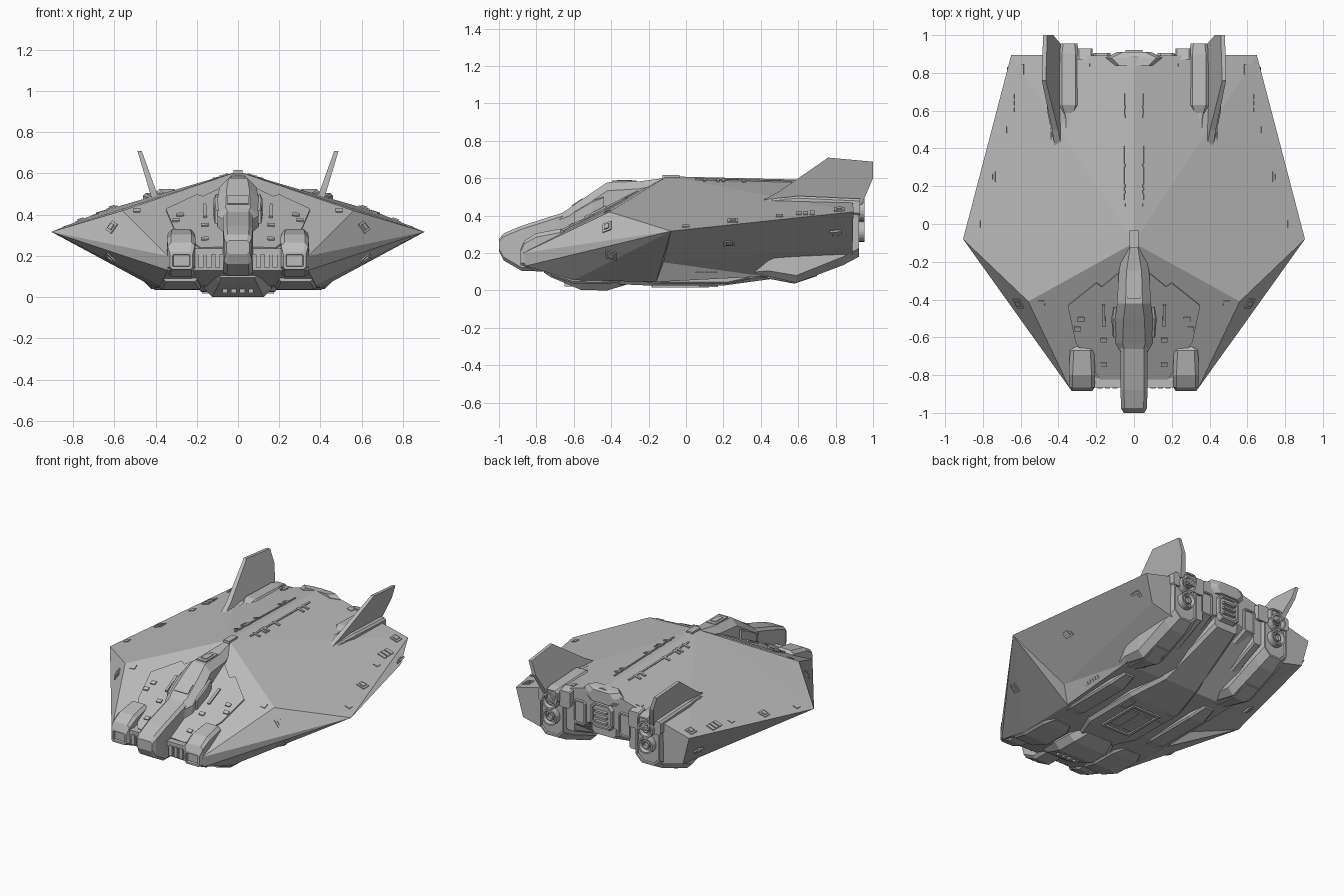
import bpy, bmesh, math
from mathutils import Vector, Matrix
from mathutils.bvhtree import BVHTree

cube = bpy.data.objects.get("Cube")
if cube:
    bpy.data.objects.remove(cube, do_unlink=True)

grey = bpy.data.materials.new("hull grey")
grey.use_nodes = True
tone = (0.5, 0.5, 0.5, 1)
grey.diffuse_color = tone
grey.node_tree.nodes["Principled BSDF"].inputs["Base Color"].default_value = tone
SIDES = (1, -1)


def finish(name, bm):
    bmesh.ops.recalc_face_normals(bm, faces=bm.faces)
    mesh = bpy.data.meshes.new(name)
    bm.to_mesh(mesh)
    bm.free()
    mesh.materials.append(grey)
    ob = bpy.data.objects.new(name, mesh)
    bpy.context.collection.objects.link(ob)


def loft(name, cx, rows, pit=0):
    # Chamfered sections along y: (y, half width, bottom, top, chamfer); pit sinks the end caps
    bm = bmesh.new()
    rings = []
    for y, w, lo, hi, c in rows:
        pts = [(w, lo + c), (w, hi - c), (w - c, hi), (c - w, hi),
               (-w, hi - c), (-w, lo + c), (c - w, lo), (w - c, lo)]
        rings.append([bm.verts.new((cx + x, y, z)) for x, z in pts])
    for a, b in zip(rings, rings[1:]):
        for i in range(8):
            j = (i + 1) % 8
            bm.faces.new((a[i], a[j], b[j], b[i]))
    caps = [bm.faces.new(rings[0]), bm.faces.new(rings[-1])]
    bmesh.ops.recalc_face_normals(bm, faces=bm.faces)
    if pit:
        bmesh.ops.inset_individual(bm, faces=caps, thickness=pit, depth=0)
        bmesh.ops.inset_individual(bm, faces=caps, thickness=pit / 4, depth=-pit)
    finish(name, bm)


def pair(name, cx, rows, pit=0):
    for s in SIDES:
        loft(("left_" if s > 0 else "right_") + name, s * cx, rows, pit)


def box(name, centre, size, frame=None):
    bm = bmesh.new()
    bmesh.ops.create_cube(bm, size=1)
    bm.transform((frame or Matrix.Translation(centre)) @ Matrix.Diagonal((*size, 1)))
    finish(name, bm)


def tube(name, centre, radius, length):
    # Hollow-ended cylinder facing the rear
    bm = bmesh.new()
    bmesh.ops.create_cone(bm, cap_ends=True, segments=20, radius1=radius, radius2=radius, depth=length)
    caps = [f for f in bm.faces if len(f.verts) > 4]
    bmesh.ops.inset_individual(bm, faces=caps, thickness=radius * 0.2, depth=0)
    bmesh.ops.inset_individual(bm, faces=caps, thickness=radius * 0.15, depth=-length * 0.3)
    bm.transform(Matrix.Translation(centre) @ Matrix.Rotation(math.pi / 2, 4, "X"))
    finish(name, bm)


def prism(name, lower, upper):
    # Solid between two matching outlines
    bm = bmesh.new()
    a, b = ([bm.verts.new(p) for p in ring] for ring in (lower, upper))
    bm.faces.new(a)
    bm.faces.new(b)
    for i in range(len(a)):
        j = (i + 1) % len(a)
        bm.faces.new((a[i], a[j], b[j], b[i]))
    finish(name, bm)


# Faceted main hull, one half mirrored across the centre
points = dict(
    apex=(0, -.1, .61), ridge=(0, .89, .585), wing=(.905, -.08, .317), corner=(.65, .895, .42),
    shoulder=(.56, -.41, .42), front=(.34, -.87, .2), mid=(0, -.85, .225), chin=(.34, -.86, .13),
    midchin=(0, -.84, .13), knee=(.38, -.6, .055), midknee=(0, -.6, .055), belly=(.4, -.16, .045),
    midbelly=(0, -.16, .045), side=(.46, -.12, .15), low=(.6, .89, .23), keel=(.42, .42, .075),
    midkeel=(0, .42, .075), stern=(.44, .89, .19), midstern=(0, .89, .37))
panels = [
    "apex shoulder front mid", "apex wing shoulder", "apex corner wing", "apex ridge corner",
    "shoulder wing front", "front wing chin", "chin wing knee", "knee wing belly",
    "belly wing side", "wing corner low side", "side low stern keel", "side keel belly",
    "mid front chin midchin", "midchin chin knee midknee", "midknee knee belly midbelly",
    "midbelly belly keel midkeel", "midkeel keel stern midstern", "ridge corner low stern midstern"]
bm = bmesh.new()
for s in SIDES:
    vs = {k: bm.verts.new((s * x, y, z)) for k, (x, y, z) in points.items()}
    for p in panels:
        bm.faces.new([vs[k] for k in p.split()])
bmesh.ops.remove_doubles(bm, verts=bm.verts, dist=.0001)
bmesh.ops.recalc_face_normals(bm, faces=bm.faces)
surface = BVHTree.FromBMesh(bm)
finish("hull", bm)


def land(start, way):
    hit, normal, *_ = surface.ray_cast(Vector(start), Vector(way))
    return hit, normal


def plates(name, spots, size, flank=False, framed=False):
    # Plates lying on the hull: spots are (x, y) on the roof or (y, z) on the flanks
    for s in SIDES:
        for a, b in spots:
            start, way = ((s * 2, a, b), (-s, 0, 0)) if flank else ((s * a, b, 2), (0, 0, -1))
            hit, normal = land(start, way)
            across = Vector((0, 1, 0)).cross(normal).normalized()
            frame = Matrix((across, normal.cross(across), normal)).transposed().to_4x4()
            frame.translation = hit
            box(name, None, size, frame)
            if framed:
                box(name + "_core", None, (size[0] * .55, size[1] * .55, size[2] * 2), frame)


# Roof rails, pegs, sensors and hatches
plates("spine_rail", [(.055, .37)], (.01, .64, .014))
plates("rail_peg", [(.07, y) for y in (.1, .17, .2, .31, .57, .62)], (.05, .016, .014))
plates("sensor", [(.61, .82), (.76, .25), (.61, -.42)], (.055, .055, .012), framed=True)
plates("vent", [(.66, .64 + i * .035) for i in range(-1, 2)], (.055, .026, .012))
plates("hatch", [(.69, .5), (.83, 0), (.49, -.42), (.25, .85)], (.035, .035, .01))
plates("flank_sensor", [(.23, .26), (.8, .3), (-.4, .19)], (.06, .06, .012), flank=True, framed=True)
plates("flank_vent", [(.06 + i * .025, .09) for i in range(5)], (.02, .018, .012), flank=True)

# Raised nose deck with stepped edge, ridges and blocks
deck = [(.06, -.24), (.17, -.33), (.2, -.31), (.35, -.43), (.31, -.62), (.18, -.82), (.06, -.82)]
for s in SIDES:
    spots = [land((s * x, y, 2), (0, 0, -1)) for x, y in deck]
    prism("nose_deck", [h - n * .01 for h, n in spots], [h + n * .008 for h, n in spots])
plates("deck_ridge", [(.16, -.48)], (.016, .13, .036))
plates("deck_block", [(.16, -.61), (.3, -.55), (.28, -.5), (.16, -.74)], (.035, .025, .03))

# Command neck, cabin and nose beam
loft("nose_beam", 0, [(-1, .055, .21, .275, .012), (-.975, .068, .16, .305, .018), (-.88, .072, .105, .345, .018),
                      (-.66, .072, .1, .415, .018), (-.55, .07, .1, .42, .018)])
loft("cabin", 0, [(-.7, .06, .25, .39, .02), (-.63, .1, .25, .435, .04), (-.5, .1, .25, .525, .045),
                  (-.42, .09, .25, .578, .045), (-.25, .08, .25, .583, .04), (-.12, .05, .4, .6, .03)])
box("cabin_roof_hatch", (0, -.33, .581), (.07, .13, .012))
box("cabin_roof_core", (0, -.33, .585), (.04, .08, .012))
box("spine_cap", (0, -.08, .603), (.045, .09, .026))
box("cabin_visor", None, (.1, .07, .012),
    Matrix.Translation((0, -.58, .468)) @ Matrix.Rotation(math.radians(34), 4, "X"))
pair("cabin_cheek", .1, [(-.6, .012, .34, .42, .005), (-.5, .02, .38, .48, .008), (-.44, .01, .42, .5, .004)])

# Forward prongs with sunken muzzles, skids and struts
pair("prong", .275, [(-.885, .055, .135, .22, .012), (-.865, .066, .13, .265, .016), (-.8, .07, .1, .305, .02),
                     (-.67, .064, .1, .33, .02), (-.645, .05, .1, .31, .02)], .014)
pair("skid", .28, [(-.72, .08, .075, .15, .01), (-.6, .1, .037, .12, .01), (-.42, .1, .035, .1, .01),
                   (-.35, .07, .045, .1, .01)])
for s in SIDES:
    for i in range(3):
        box("nose_strut", (s * (.1 + i * .04), -.85, .18), (.025, .04, .07))
    box("nose_crossbar", (s * .14, -.84, .222), (.14, .05, .03))

# Chin turret and its slots
loft("chin_turret", 0, [(-.76, .1, .095, .14, .02), (-.72, .13, .07, .16, .04), (-.56, .165, .002, .13, .04),
                        (-.42, .165, 0, .13, .04), (-.32, .12, .03, .13, .03)])
for i in range(4):
    box("chin_slot", (-.063 + i * .042, -.6, .045), (.026, .1, .05))

# Belly keel rising to the stern, side strakes and hatches
loft("keel", 0, [(-.4, .12, .035, .15, .02), (-.2, .2, .026, .15, .02), (.2, .2, .026, .15, .02),
                 (.45, .14, .06, .2, .02), (.88, .09, .26, .42, .02)])
pair("strake", .32, [(-.25, .04, .05, .12, .01), (-.15, .06, .034, .12, .01), (.22, .06, .034, .12, .01),
                     (.34, .04, .06, .12, .01)])
for s in SIDES:
    box("belly_hatch_rail", (s * .1, -.03, .024), (.018, .3, .016))
    box("belly_hatch_end", (0, -.03 + s * .145, .024), (.2, .018, .016))
    box("belly_plate", (s * .05, -.03, .025), (.07, .2, .012))
    box("belly_vent", (s * .15, .12, .025), (.05, .1, .012))

# Engine pods with stacked nozzles
pair("engine_pod", .36, [(.28, .05, .07, .15, .02), (.44, .085, .075, .3, .03), (.59, .1, .04, .42, .04),
                         (.84, .1, .135, .49, .045), (.925, .09, .18, .495, .045)], .012)
pair("pod_belly_plate", .36, [(.4, .03, .07, .12, .005), (.58, .05, .036, .12, .005), (.7, .05, .076, .15, .005)])
for s in SIDES:
    for z in (.315, .425):
        tube("engine_nozzle", (s * .36, .92, z), .055, .07)
        tube("nozzle_core", (s * .36, .92, z), .026, .055)

# Roof nacelles and forward fairings
pair("roof_nacelle", .345, [(.58, .03, .44, .505, .01), (.63, .054, .44, .525, .018), (.9, .054, .42, .515, .018),
                            (.955, .045, .42, .505, .015)], .01)
pair("nacelle_root", .39, [(.42, .035, .43, .485, .006), (.6, .07, .42, .505, .012), (.93, .07, .4, .49, .012)])
pair("nacelle_prong", .43, [(.34, .012, .44, .467, .003), (.62, .016, .44, .5, .004)])
pair("nacelle_spike", .35, [(.36, .012, .46, .495, .003), (.62, .016, .46, .51, .004)])
pair("nacelle_inner", .26, [(.87, .04, .42, .525, .008), (.93, .04, .4, .51, .008)])

# Canted tail fins, thinner at the tip
outline = [(.37, .46), (.5, .53), (.76, .71), (1, .688), (1, .6), (.94, .46)]
for s in SIDES:
    skins = [[(s * (.395 + (z - .46) * .33 + t * (.018 - (z - .46) * .03)), y, z) for y, z in outline]
             for t in SIDES]
    prism("left_tail_fin" if s > 0 else "right_tail_fin", *skins)

# Stern machinery between the engines
loft("stern_lip", 0, [(.84, .1, .5, .585, .02), (.88, .15, .48, .58, .03), (.91, .09, .49, .57, .03)])
loft("stern_core", 0, [(.8, .1, .28, .52, .03), (.91, .08, .32, .48, .03)], .012)
pair("stern_block", .17, [(.8, .05, .25, .48, .015), (.905, .045, .3, .46, .015)], .01)
pair("stern_duct", .235, [(.68, .03, .14, .4, .01), (.9, .03, .24, .42, .01)])
for i in range(3):
    box("stern_fin", (0, .9, .36 + i * .035), (.09, .04, .012))
